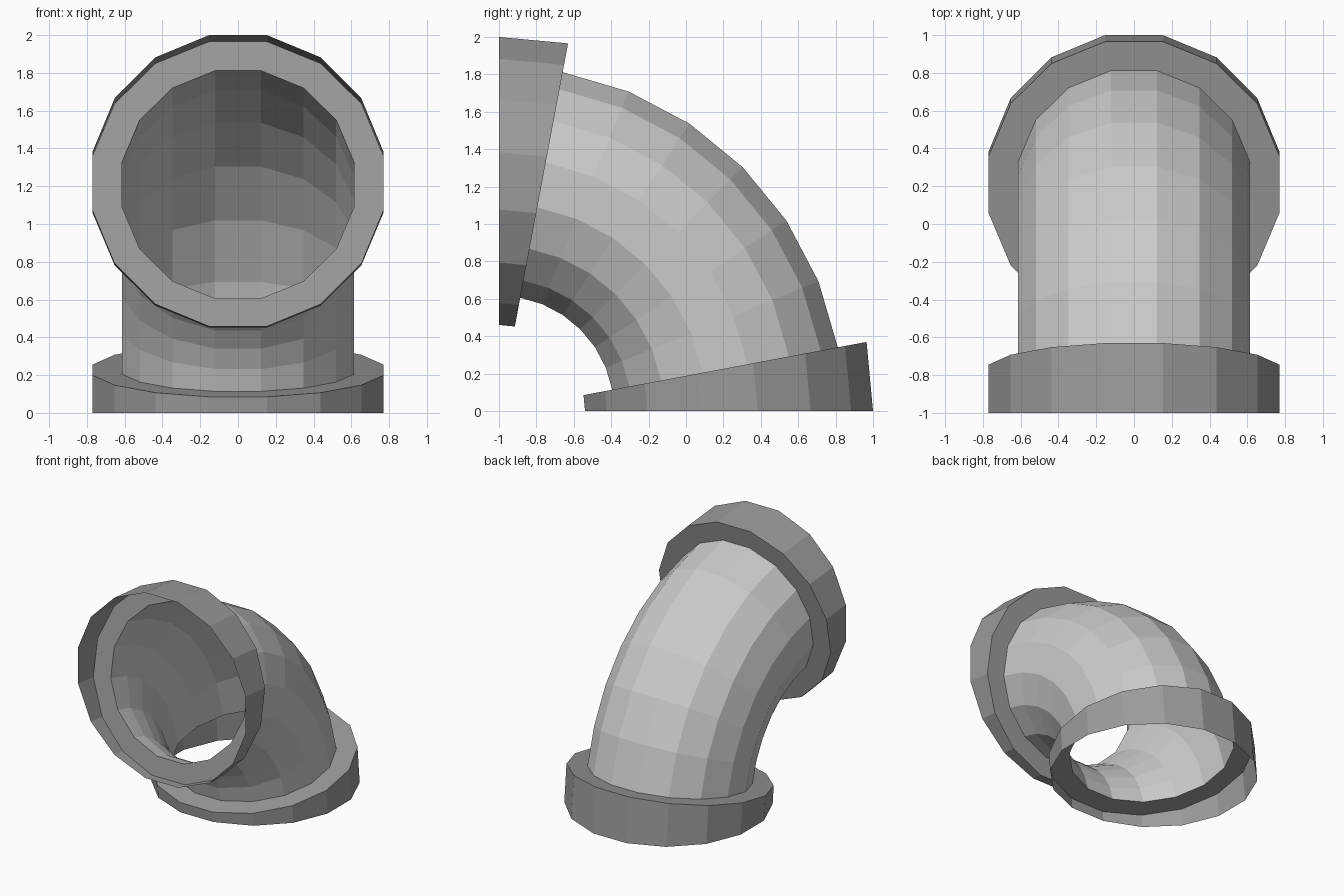
import bpy, bmesh
from math import sin, cos, pi, radians

if "Cube" in bpy.data.objects:
    bpy.data.objects.remove(bpy.data.objects["Cube"])

SIDES = 16          # sides of every cross-section
BEND_R = 1.23       # distance from bend axis (y=-1, z=0) to pipe centre line
TUBE_R = 0.6255
COLLAR_R = 0.785
END = 10.65         # angle taken up by each collar


def material(name, v):
    m = bpy.data.materials.new(name)
    m.diffuse_color = (v, v, v, 1)
    m.use_nodes = True
    m.node_tree.nodes["Principled BSDF"].inputs["Base Color"].default_value = m.diffuse_color
    return m


def sweep(name, sections, mat):
    """Skin rings given as (bend angle in degrees, ring radius), open at both ends."""
    bm = bmesh.new()
    rings = []
    for deg, r in sections:
        t = radians(deg)
        ring = []
        for j in range(SIDES):
            p = 2 * pi * (j + 0.5) / SIDES
            rho = BEND_R + r * cos(p)
            ring.append(bm.verts.new((r * sin(p), -1 + rho * cos(t), rho * sin(t))))
        rings.append(ring)
    for a, b in zip(rings, rings[1:]):
        for j in range(SIDES):
            k = (j + 1) % SIDES
            bm.faces.new((a[j], b[j], b[k], a[k]))
    me = bpy.data.meshes.new(name)
    bm.to_mesh(me)
    bm.free()
    me.materials.append(mat)
    ob = bpy.data.objects.new(name, me)
    bpy.context.collection.objects.link(ob)
    return ob


light = material("light grey", 0.60)
dark = material("dark grey", 0.33)

# curved tube between the collars
step = (90 - 2 * END) / 6
sweep("elbow_tube", [(END + i * step, TUBE_R) for i in range(7)], light)

# open collars: outer band plus a flat shoulder down to the tube
sweep("bottom_collar", [(0, COLLAR_R), (END, COLLAR_R), (END, TUBE_R)], dark)
sweep("front_collar", [(90 - END, TUBE_R), (90 - END, COLLAR_R), (90, COLLAR_R)], dark)
